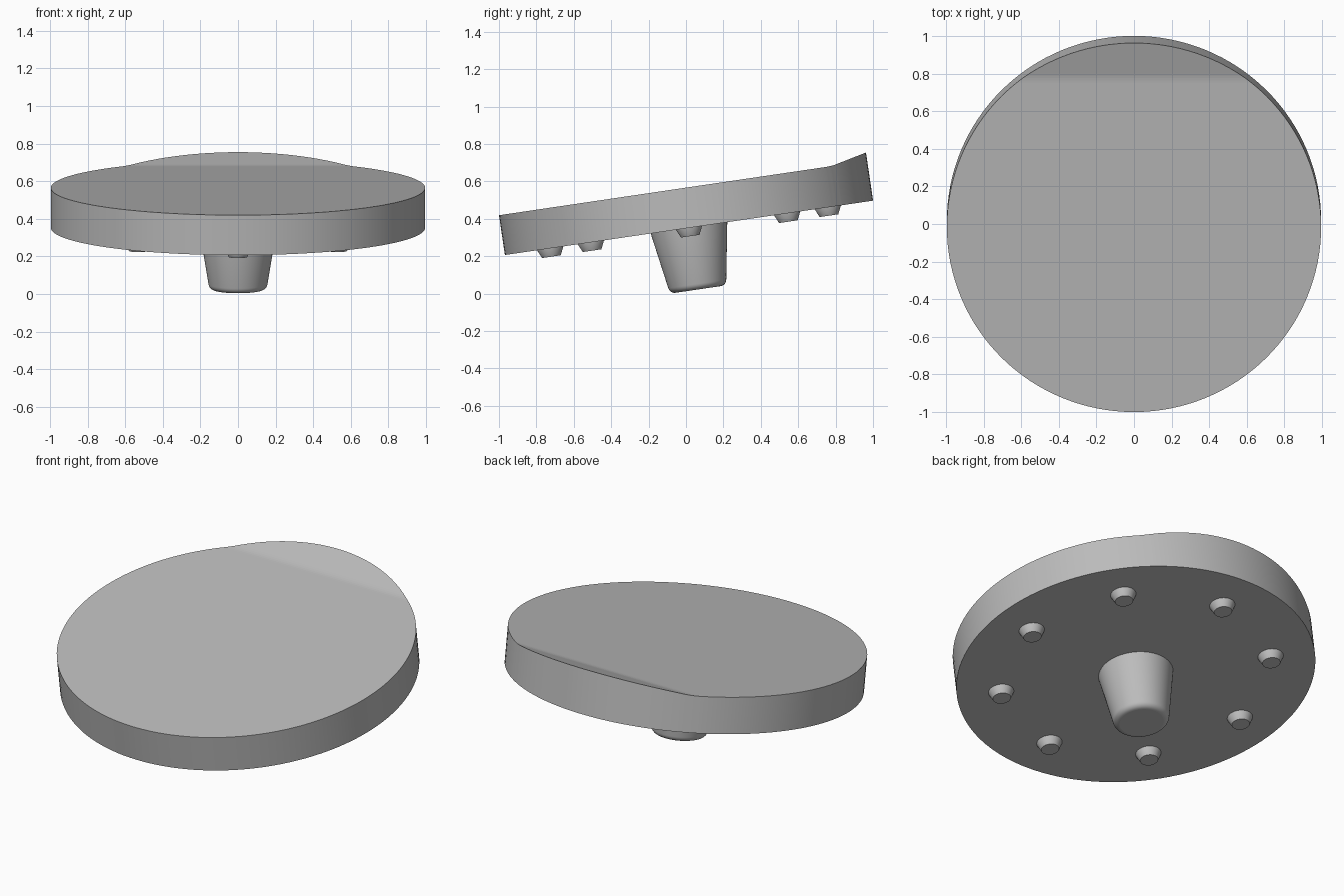
import bpy
import bmesh
from math import cos, sin, pi, radians
from mathutils import Matrix, Vector

cube = bpy.data.objects.get("Cube")
if cube:
    bpy.data.objects.remove(cube, do_unlink=True)

RADIUS, THICK = 0.995, 0.215
LIP_START, LIP_RISE = 0.80, 0.045
TILT = Matrix.Translation((0, 0.016, 0.352)) @ Matrix.Rotation(radians(8.4), 4, 'X')

grey = bpy.data.materials.new("plain grey")
grey.use_nodes = True
grey.diffuse_color = (0.5, 0.5, 0.5, 1)
grey.node_tree.nodes["Principled BSDF"].inputs["Base Color"].default_value = (0.5, 0.5, 0.5, 1)


def finish(name, bm, place=Matrix()):
    """Turn a bmesh into a tilted object; walls smooth, caps flat."""
    bmesh.ops.recalc_face_normals(bm, faces=bm.faces)
    for f in bm.faces:
        f.smooth = len(f.verts) < 8 and abs(f.normal.z) < 0.995
    mesh = bpy.data.meshes.new(name)
    bm.to_mesh(mesh)
    bm.free()
    mesh.materials.append(grey)
    obj = bpy.data.objects.new(name, mesh)
    bpy.context.collection.objects.link(obj)
    obj.matrix_world = TILT @ place
    return obj


def lathe(name, profile, sides, place=Matrix()):
    """Revolve (radius, height) points and cap both ends."""
    bm = bmesh.new()
    rings = [[bm.verts.new((r * cos(2 * pi * i / sides), r * sin(2 * pi * i / sides), z))
              for i in range(sides)] for r, z in profile]
    for a, b in zip(rings, rings[1:]):
        for i in range(sides):
            j = (i + 1) % sides
            bm.faces.new((a[i], a[j], b[j], b[i]))
    bm.faces.new(rings[0])
    bm.faces.new(rings[-1])
    return finish(name, bm, place)


# Round plate with a raised lip along the back
bm = bmesh.new()
bmesh.ops.create_cone(bm, cap_ends=True, segments=128, radius1=RADIUS,
                      radius2=RADIUS, depth=THICK,
                      matrix=Matrix.Translation((0, 0, THICK / 2)))
soft = 0.025
cuts = [LIP_START + soft * k / 2 for k in range(-2, 3)]
for y in cuts:
    bmesh.ops.bisect_plane(bm, geom=bm.verts[:] + bm.edges[:] + bm.faces[:],
                           plane_co=(0, y, 0), plane_no=(0, 1, 0))
slope = LIP_RISE / (RADIUS - LIP_START)
for v in bm.verts:
    if v.co.z > THICK / 2:
        d = v.co.y - LIP_START
        if d > soft:
            v.co.z += slope * d
        elif d > -soft:
            v.co.z += slope * (d + soft) ** 2 / (4 * soft)
plate = finish("plate", bm)
for p in plate.data.polygons:
    p.use_smooth = abs(p.normal.z) < 0.5

# Tapered stem with a rounded lower rim
fillet = 0.035
rim = [(0.122 + fillet * cos(a), -0.298 - fillet * sin(a))
       for a in (radians(8 + 82 * k / 6) for k in range(7))]
lathe("stem", [(0.207, 0.01)] + [(0.207, 0)] + rim, 64)

# Ring of small tapered studs underneath
for k in range(8):
    a = k * pi / 4
    spot = Matrix.Translation(Vector((0.75 * cos(a), 0.75 * sin(a), 0)))
    lathe(f"stud_{k + 1}", [(0.071, 0.005), (0.071, 0), (0.05, -0.045)], 32, spot)
